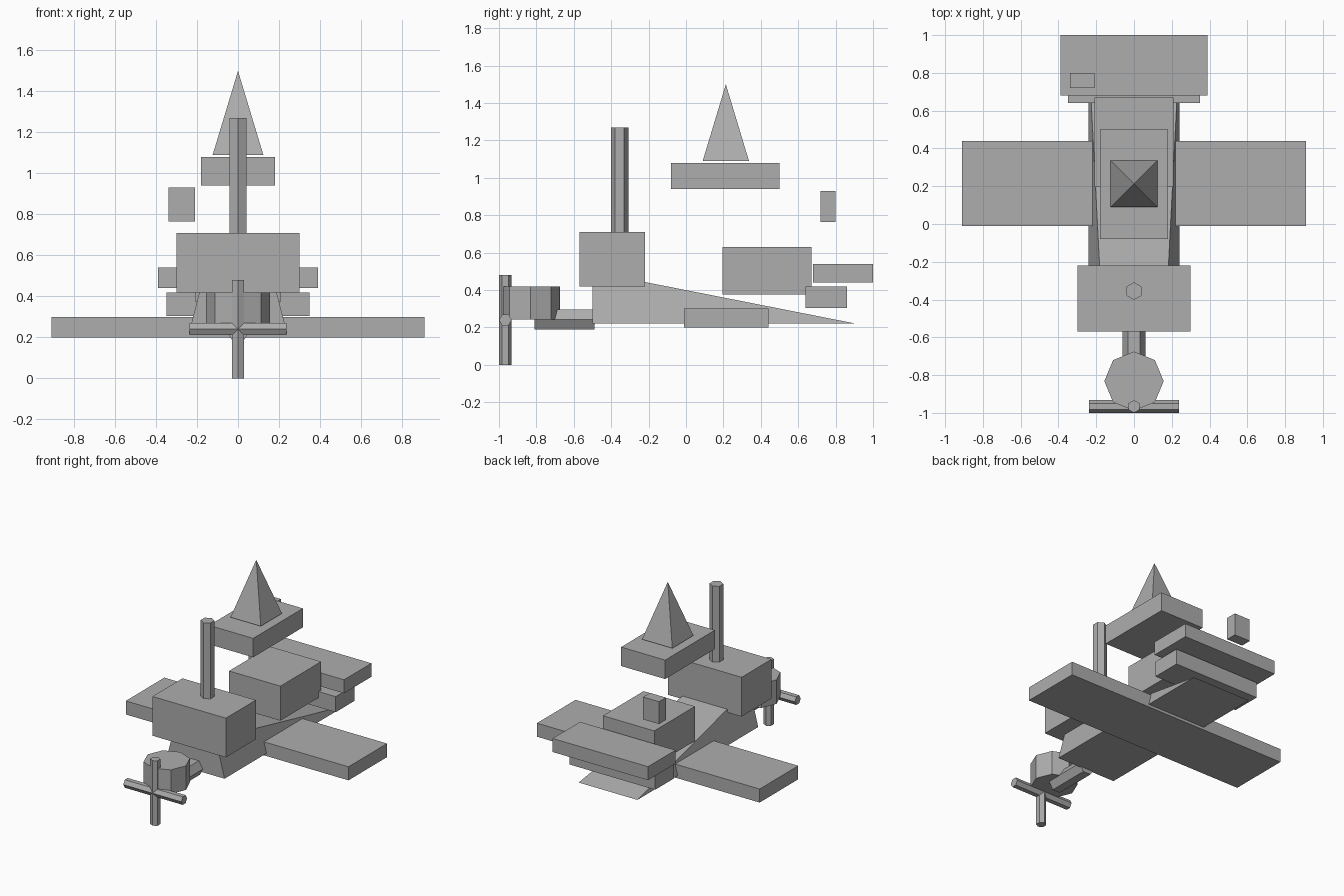
import bpy, bmesh, math
from mathutils import Matrix

if "Cube" in bpy.data.objects:
    bpy.data.objects.remove(bpy.data.objects["Cube"])

grey = bpy.data.materials.new("plain_grey")
grey.diffuse_color = (0.42, 0.42, 0.42, 1)
grey.use_nodes = True
grey.node_tree.nodes["Principled BSDF"].inputs["Base Color"].default_value = grey.diffuse_color


def finish(name, bm):
    bmesh.ops.recalc_face_normals(bm, faces=bm.faces)
    mesh = bpy.data.meshes.new(name)
    bm.to_mesh(mesh)
    bm.free()
    mesh.materials.append(grey)
    obj = bpy.data.objects.new(name, mesh)
    bpy.context.collection.objects.link(obj)


def box(name, x, y, z):
    """Box from (min, max) ranges."""
    bm = bmesh.new()
    bmesh.ops.create_cube(bm, size=1)
    for v in bm.verts:
        v.co = [r[0] if c < 0 else r[1] for c, r in zip(v.co, (x, y, z))]
    finish(name, bm)


def prism(name, centre, radius, length, sides, axis="Z", turn=0, tip=None):
    """Regular prism along an axis, or a pyramid when tip is 0."""
    bm = bmesh.new()
    bmesh.ops.create_cone(bm, cap_ends=True, segments=sides, radius1=radius,
                          radius2=radius if tip is None else tip, depth=length)
    bmesh.ops.remove_doubles(bm, verts=bm.verts, dist=1e-5)
    rot = {"Z": Matrix(), "X": Matrix.Rotation(math.pi / 2, 4, "Y"),
           "Y": Matrix.Rotation(math.pi / 2, 4, "X")}[axis]
    spin = Matrix.Rotation(math.radians(turn), 4, "Z")
    bm.transform(Matrix.Translation(centre) @ rot @ spin)
    finish(name, bm)


# Tapered wedge hull: wide flat bottom, narrow high front edge, thin tail
bm = bmesh.new()
left, right = [[bm.verts.new(p) for p in ((s * 0.24, -0.5, 0.22), (s * 0.24, 0.91, 0.22),
                                         (s * 0.168, -0.5, 0.498))] for s in (-1, 1)]
bm.faces.new(left)
bm.faces.new(right)
for i in range(3):
    j = (i + 1) % 3
    bm.faces.new((left[i], left[j], right[j], right[i]))
finish("hull", bm)

# Slabs and boxes
box("wing", (-0.91, 0.91), (-0.01, 0.44), (0.20, 0.30))
box("engine_block", (-0.30, 0.30), (-0.57, -0.22), (0.42, 0.71))
box("cabin", (-0.21, 0.21), (0.195, 0.67), (0.375, 0.63))
box("upper_tail_plane", (-0.39, 0.39), (0.68, 1.0), (0.44, 0.54))
box("lower_tail_plane", (-0.35, 0.35), (0.64, 0.86), (0.305, 0.42))
box("roof_slab", (-0.18, 0.18), (-0.08, 0.50), (0.94, 1.08))
box("small_block", (-0.34, -0.21), (0.72, 0.80), (0.765, 0.93))

# Roof pyramid and mast
prism("roof_pyramid", (0, 0.213, 1.295), 0.175, 0.41, 4, turn=45, tip=0)
prism("mast", (0, -0.355, 0.99), 0.047, 0.56, 6, turn=0)

# Nose: drum, shaft and crossed propeller bars
prism("nose_drum", (0, -0.832, 0.331), 0.157, 0.178, 8)
prism("nose_shaft", (0, -0.65, 0.243), 0.062, 0.32, 6, axis="Y", turn=30)
prism("propeller_upright", (0, -0.966, 0.24), 0.034, 0.48, 6)
prism("propeller_crossbar", (0, -0.966, 0.24), 0.034, 0.474, 6, axis="X")
